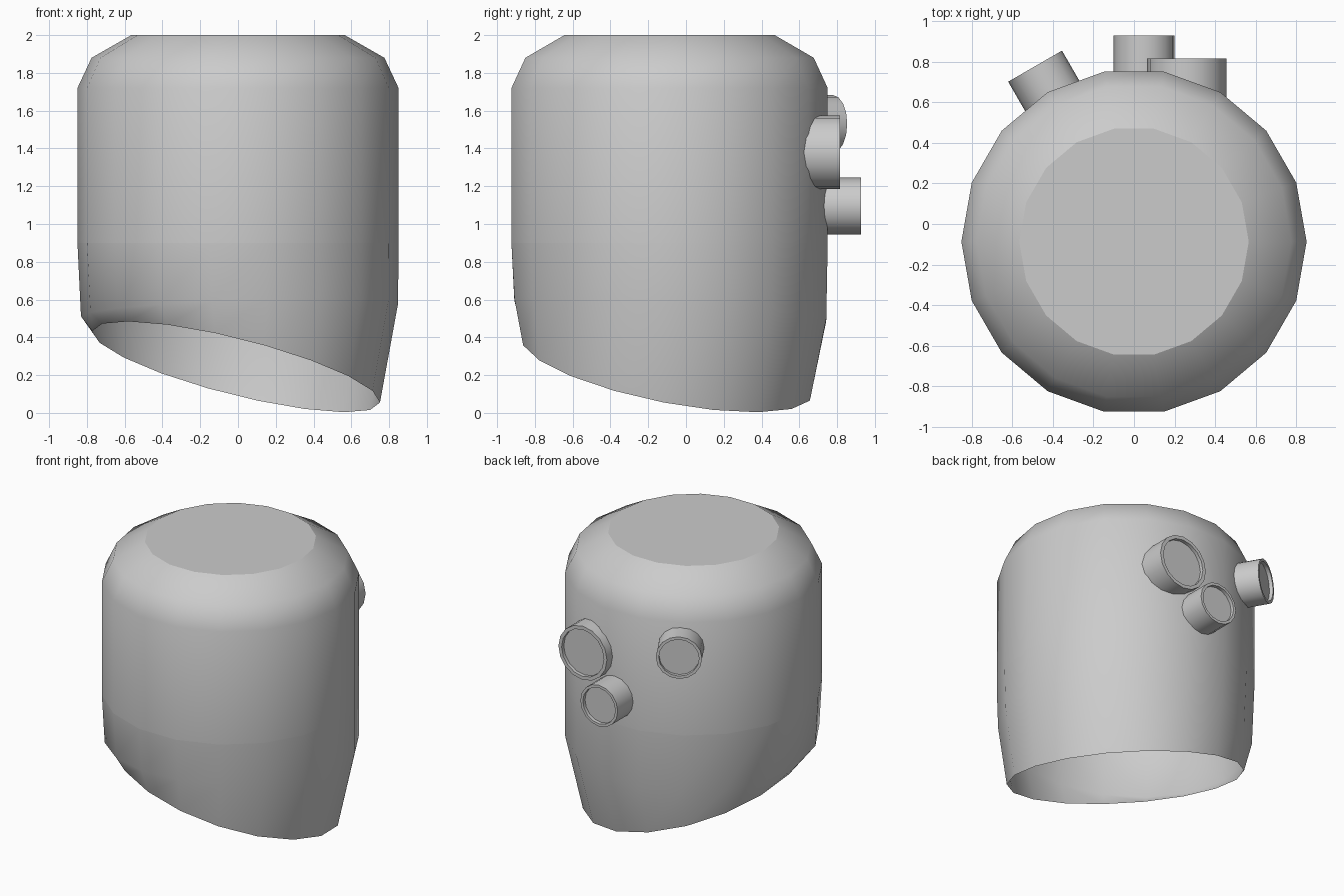
import bpy, bmesh, math
from mathutils import Vector, Matrix

if "Cube" in bpy.data.objects:
    bpy.data.objects.remove(bpy.data.objects["Cube"])

SIDES = 18


def ring(radius, centre, slope=(0, 0)):
    """Circle of points, tilted so its plane rises by slope along x and y."""
    normal = Vector((-slope[0], -slope[1], 1)).normalized()
    turn = Vector((0, 0, 1)).rotation_difference(normal)
    pts = []
    for k in range(SIDES):
        a = 2 * math.pi * k / SIDES
        p = Vector((radius * math.cos(a), radius * math.sin(a), 0))
        pts.append(turn @ p + Vector(centre))
    return pts


def loft(name, rings, cap_top=False):
    bm = bmesh.new()
    loops = [[bm.verts.new(p) for p in r] for r in rings]
    for lo, hi in zip(loops, loops[1:]):
        for i in range(SIDES):
            j = (i + 1) % SIDES
            bm.faces.new((lo[i], lo[j], hi[j], hi[i])).smooth = True
    if cap_top:
        bm.faces.new(loops[-1])
    finish(name, bm)


def finish(name, bm, matrix=None):
    mesh = bpy.data.meshes.new(name)
    bm.to_mesh(mesh)
    bm.free()
    obj = bpy.data.objects.new(name, mesh)
    bpy.context.collection.objects.link(obj)
    if matrix:
        obj.matrix_world = matrix
    return obj


def eye(name, tip, radius, length, angle):
    """Short tube along +y with a recessed lens, turned about z."""
    bm = bmesh.new()
    n = 16
    profile = [(radius, -length), (radius, 0),
               (radius * 0.87, 0), (radius * 0.87, -0.025)]
    loops = []
    for r, y in profile:
        loops.append([bm.verts.new((r * math.cos(2 * math.pi * k / n), y,
                                    r * math.sin(2 * math.pi * k / n)))
                      for k in range(n)])
    for s, (a, b) in enumerate(zip(loops, loops[1:])):
        for i in range(n):
            j = (i + 1) % n
            f = bm.faces.new((a[i], b[i], b[j], a[j]))
            f.smooth = s != 1
    bm.faces.new(loops[-1])
    bm.faces.new(loops[0])
    bmesh.ops.recalc_face_normals(bm, faces=bm.faces[:])
    finish(name, bm, Matrix.Translation(tip)
           @ Matrix.Rotation(math.radians(angle), 4, 'Z'))


# Upper shell with rounded crown
C = -0.087
loft("upper_shell", [ring(0.85, (0, C, 0.9)), ring(0.85, (0, C, 1.72)),
                     ring(0.775, (0, C, 1.88)), ring(0.565, (0, C, 2.0))],
     cap_top=True)

# Lower shell, tapering to a slanted open rim
loft("lower_shell", [ring(0.785, (-0.01, -0.1, 0.244), (-0.253, -0.199)),
                     ring(0.84, (0.008, -0.083, 0.545), (0.04, -0.065)),
                     ring(0.85, (0, C, 0.9))])

# Three eyes
eye("lower_eye", (0.05, 0.927, 1.095), 0.15, 0.25, 0)
eye("large_eye", (0.26, 0.815, 1.38), 0.195, 0.25, 0)
eye("side_eye", (-0.487, 0.777, 1.53), 0.153, 0.25, 30)
